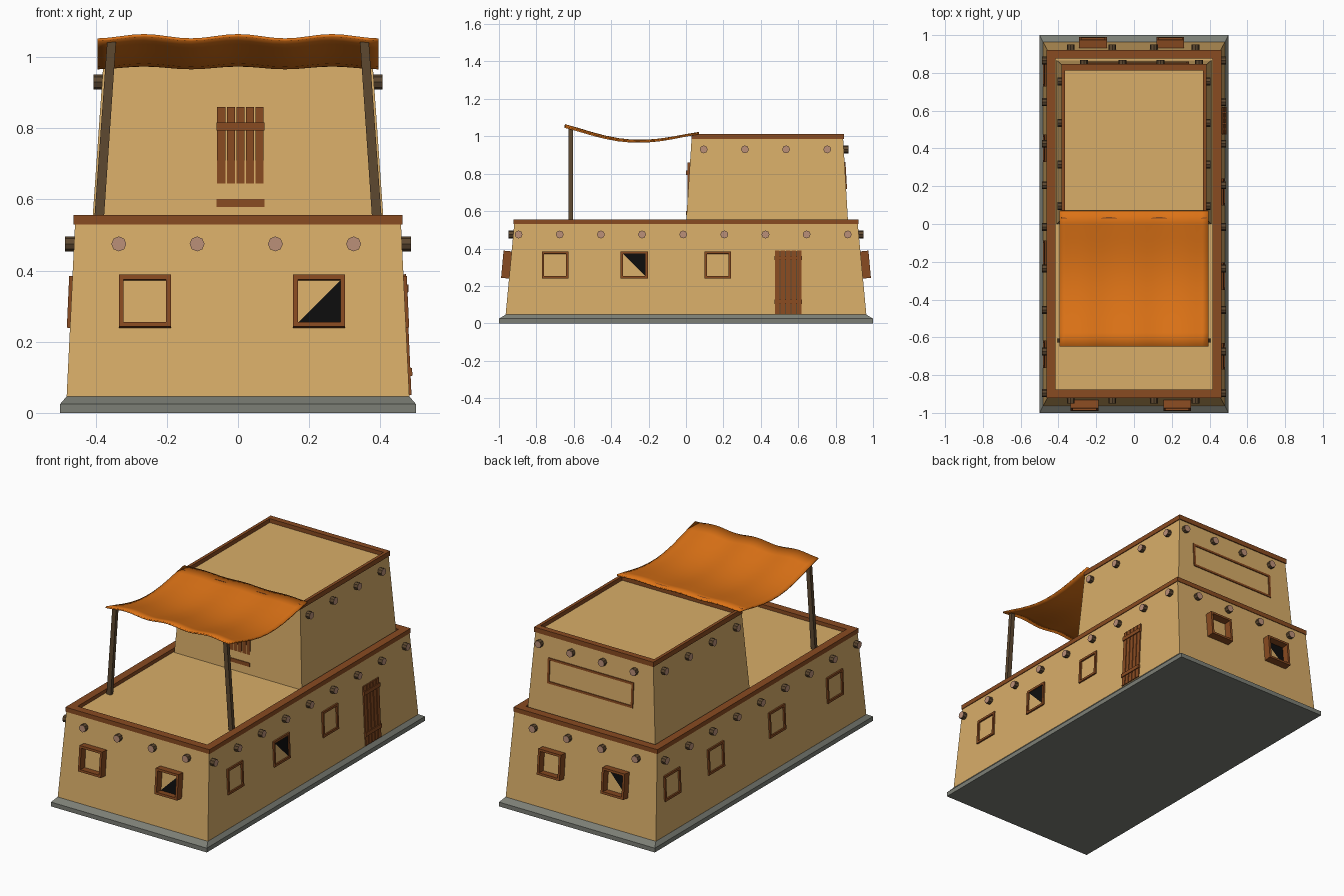
import bpy, bmesh, math
from mathutils import Vector, Matrix

if "Cube" in bpy.data.objects:
    bpy.data.objects.remove(bpy.data.objects["Cube"])


def mat(name, r, g, b):
    m = bpy.data.materials.new(name)
    m.diffuse_color = (r, g, b, 1)
    m.use_nodes = True
    m.node_tree.nodes["Principled BSDF"].inputs["Base Color"].default_value = m.diffuse_color
    return m


CLAY = mat("clay", 0.69, 0.42, 0.14)
STONE = mat("stone", 0.2, 0.21, 0.18)
TRIM = mat("trim_wood", 0.25, 0.07, 0.015)
LOG = mat("log_wood", 0.11, 0.065, 0.03)
LOG_END = mat("log_end", 0.5, 0.28, 0.19)
CLOTH = mat("cloth", 0.72, 0.17, 0.008)
DARK = mat("dark_opening", 0.004, 0.004, 0.004)


def finish(name, bm, *mats):
    bmesh.ops.recalc_face_normals(bm, faces=bm.faces)
    me = bpy.data.meshes.new(name)
    bm.to_mesh(me)
    bm.free()
    ob = bpy.data.objects.new(name, me)
    bpy.context.collection.objects.link(ob)
    for m in mats:
        me.materials.append(m)
    return ob


def loft(name, rings, m, closed=False):
    """Stack of rectangles (x0, x1, y0, y1, z); closed joins last to first."""
    bm = bmesh.new()
    loops = [[bm.verts.new(p) for p in ((a, c, z), (b, c, z), (b, d, z), (a, d, z))]
             for a, b, c, d, z in rings]
    pairs = list(zip(loops, loops[1:]))
    if closed:
        pairs.append((loops[-1], loops[0]))
    else:
        bm.faces.new(loops[0])
        bm.faces.new(loops[-1])
    for p, q in pairs:
        for i in range(4):
            j = (i + 1) % 4
            bm.faces.new((p[i], p[j], q[j], q[i]))
    return finish(name, bm, m)


def add_box(bm, M, u0, u1, n0, n1, v0, v1):
    """Box in wall coordinates: u along, n outward, v up."""
    S = Matrix.Translation(((u0 + u1) / 2, (n0 + n1) / 2, (v0 + v1) / 2)) @ \
        Matrix.Diagonal((u1 - u0, n1 - n0, v1 - v0, 1))
    bmesh.ops.create_cube(bm, size=1, matrix=M @ S)


# Wall planes: (outward, offset at z0, offset at z1, z0, z1)
OUT = {"front": Vector((0, -1, 0)), "right": Vector((1, 0, 0)),
       "back": Vector((0, 1, 0)), "left": Vector((-1, 0, 0))}
LOWER = {"front": (.965, .92), "back": (.965, .92), "right": (.482, .46), "left": (.482, .46)}
UPPER = {"front": (0, -.03), "back": (.867, .84), "right": (.41, .378), "left": (.41, .378)}


def wall_matrix(side, pos, z, upper=False, tilt=True):
    """Frame on a wall at coordinate pos (x or y) and height z."""
    d0, d1 = (UPPER if upper else LOWER)[side]
    z0, z1 = (.53, .99) if upper else (.045, .53)
    n = OUT[side]
    slope = (d1 - d0) / (z1 - z0)
    up = Vector((0, 0, 1))
    u = up.cross(n)
    origin = n * (d0 + slope * (z - z0)) + Vector((abs(u.x), abs(u.y), 0)) * pos + up * z
    if tilt:
        v = (up + n * slope).normalized()
        n = u.cross(v) * -1
        if n.dot(OUT[side]) < 0:
            n = -n
    else:
        v = up
    M = Matrix((u, n, v)).transposed().to_4x4()
    M.translation = origin
    return M


# Building masses
loft("plinth", [(-.5, .5, -1, 1, 0), (-.5, .5, -1, 1, .025), (-.482, .482, -.965, .965, .046)], STONE)
loft("lower_storey", [(-.482, .482, -.965, .965, .04), (-.458, .458, -.918, .918, .535)], CLAY)
loft("upper_storey", [(-.41, .41, 0, .867, .53), (-.378, .378, .03, .84, .99)], CLAY)


def rim(name, a, b, c, d, wx, wy, z0, z1):
    o, i = (a, b, c, d), (a + wx, b - wx, c + wy, d - wy)
    loft(name, [o + (z0,), o + (z1,), i + (z1,), i + (z0,)], TRIM, True)


rim("lower_parapet_rim", -.462, .462, -.922, .922, .046, .046, .53, .556)
rim("upper_parapet_rim", -.383, .383, .03, .846, .018, .034, .985, 1.013)


# Protruding roof logs
def log(side, pos, z, upper=False):
    bm = bmesh.new()
    M = wall_matrix(side, pos, z, upper, False) @ Matrix.Rotation(-math.pi / 2, 4, 'X')
    bmesh.ops.create_cone(bm, cap_ends=True, segments=8, radius1=.021, radius2=.021, depth=.06,
                          matrix=M @ Matrix.Translation((0, 0, -.006)))
    for f in bm.faces:
        f.material_index = int(len(f.verts) > 4)
    finish(f"roof_log_{side}", bm, LOG, LOG_END)


for side in ("front", "back"):
    for i in range(4):
        log(side, -.335 + .22 * i, .475)
for side in ("right", "left"):
    for i in range(9):
        log(side, -.895 + .22 * i, .475)
    for i in range(4):
        log(side, .095 + .22 * i, .93, True)
for i in range(4):
    log("back", -.265 + .203 * i, .93, True)


# Window frames, some with a dark half pane
def window(side, pos, z, w, h, depth, upper=False, pane=None, t=.013):
    M = wall_matrix(side, pos, z, upper)
    bm = bmesh.new()
    for s in (-1, 1):
        c = s * (w - t) / 2
        add_box(bm, M, c - t / 2, c + t / 2, -.01, depth, -h / 2, h / 2)
        c = s * (h - t) / 2
        add_box(bm, M, -w / 2 + t, w / 2 - t, -.01, depth, c - t / 2, c + t / 2)
    finish(f"window_frame_{side}", bm, TRIM)
    if pane:
        bm = bmesh.new()
        k = w / 2 - t
        bm.faces.new([bm.verts.new(M @ Vector((a * k, .003, b * k))) for a, b in pane])
        finish(f"window_opening_{side}", bm, DARK)


LOW_TRI = ((1, 1), (1, -1), (-1, -1))
TOP_TRI = ((-1, 1), (1, 1), (1, -1))
window("front", -.262, .312, .146, .146, .042)
window("front", .228, .312, .146, .146, .042, pane=LOW_TRI)
window("back", .193, .312, .146, .146, .042)
window("back", -.217, .312, .146, .146, .042, pane=TOP_TRI)
window("right", -.70, .312, .142, .146, .008)
window("right", -.276, .312, .146, .146, .008, pane=TOP_TRI)
window("right", .17, .312, .142, .146, .008)
for y in (.8, .4, -.16, -.69):
    window("left", y, .312, .146, .146, .008)
window("back", .015, .79, .55, .145, .005, True)


# Plank doors
def door(name, M, w, h, front, bar, z_bars):
    bm = bmesh.new()
    pitch = w / 5
    for i in range(5):
        u = -w / 2 + pitch * (i + .5)
        add_box(bm, M, u - pitch * .42, u + pitch * .42, front - .014, front, 0, h)
    for zb in z_bars:
        add_box(bm, M, -w / 2, w / 2, front - .014, bar, zb - .011, zb + .011)
    finish(name, bm, TRIM)


door("side_door", wall_matrix("right", .547, .05), .146, .34, .006, .011, (.065, .3))
bm = bmesh.new()
add_box(bm, wall_matrix("right", .547, .05), -.07, .07, -.01, .002, 0, .338)
finish("side_door_shadow", bm, LOG)
terrace = Matrix(((1, 0, 0, .007), (0, -1, 0, 0), (0, 0, 1, .535), (0, 0, 0, 1)))
door("terrace_door", terrace, .135, .325, -.0075, -.001, (.055, .27))

# Awning poles, leaning inwards
for s in (-1, 1):
    loft("awning_pole", [tuple(sorted((s * .378, s * .405))) + (-.627, -.605, .53),
                         tuple(sorted((s * .343, s * .368))) + (-.627, -.605, 1.042)], LOG)

# Sagging rippled cloth awning
bm = bmesh.new()
NX, NY = 24, 10
bmesh.ops.create_grid(bm, x_segments=NX, y_segments=NY, size=1)
for v in bm.verts:
    t = (v.co.y + 1) / 2
    x = v.co.x * .395
    z = 1.055 - .038 * t - .062 * math.sin(math.pi * t) ** 1.15 \
        if 0 < t < 1 else 1.055 - .038 * t
    v.co = (x, -.648 + .718 * t, z + .006 * math.cos(2 * math.pi * x / .265) * (1 - .6 * t))
for f in bm.faces:
    f.smooth = True
awning = finish("awning_cloth", bm, CLOTH)
sol = awning.modifiers.new("thickness", 'SOLIDIFY')
sol.thickness = .008
sol.offset = 0
